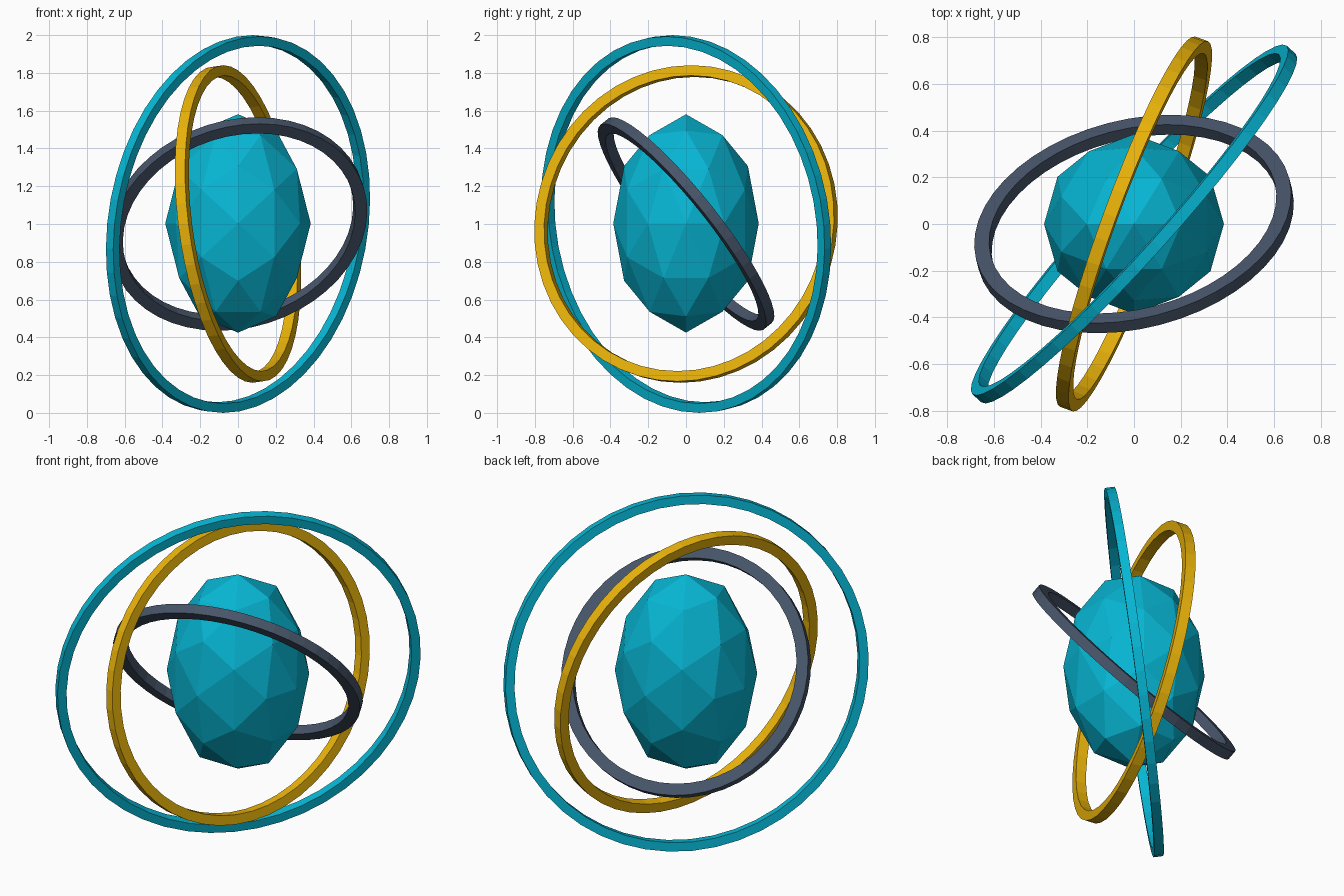
import bpy, bmesh, math
from mathutils import Vector, Matrix
from itertools import product

if "Cube" in bpy.data.objects:
    bpy.data.objects.remove(bpy.data.objects["Cube"])


def material(name, rgb):
    m = bpy.data.materials.new(name)
    m.diffuse_color = (*rgb, 1)
    m.use_nodes = True
    m.node_tree.nodes["Principled BSDF"].inputs["Base Color"].default_value = m.diffuse_color
    return m


CYAN = material("cyan", (0.002, 0.468, 0.658))
GOLD = material("gold", (0.823, 0.451, 0.003))
SLATE = material("slate", (0.063, 0.091, 0.141))
CENTRE = Vector((0, 0, 1))


def finish(bm, name, mat):
    bmesh.ops.recalc_face_normals(bm, faces=bm.faces)
    me = bpy.data.meshes.new(name)
    bm.to_mesh(me)
    bm.free()
    me.materials.append(mat)
    ob = bpy.data.objects.new(name, me)
    bpy.context.collection.objects.link(ob)
    return ob


def ring(name, mat, normal, outer, width, half, segments=48):
    """Flat-sided hoop with a rectangular section, facing along normal."""
    bm = bmesh.new()
    section = [(outer, -half), (outer, half), (outer - width, half), (outer - width, -half)]
    loops = []
    for i in range(segments):
        a = math.tau * i / segments
        loops.append([bm.verts.new((r * math.cos(a), r * math.sin(a), z)) for r, z in section])
    for i in range(segments):
        p, q = loops[i], loops[(i + 1) % segments]
        for j in range(4):
            k = (j + 1) % 4
            bm.faces.new((p[j], q[j], q[k], p[k]))
    rot = Vector(normal).to_track_quat('Z', 'Y').to_matrix().to_4x4()
    bm.transform(Matrix.Translation(CENTRE) @ rot)
    return finish(bm, name, mat)


# Faceted core: 80-sided sphere with points on the axes, stretched upward
g = (1 + 5 ** 0.5) / 2
seeds = [(g, 1, 0), (g, 0.5 * g * (g - 1) * 2 * (g - 1), 1), (1, 0, 0)]
seeds[1] = (g / 2, (g - 1) / 2, 0.5)
points = set()
for s in seeds:
    for signs in product((1, -1), repeat=3):
        p = Vector([a * b for a, b in zip(s, signs)]).normalized()
        for k in range(3):
            points.add(tuple(round(p[(i + k) % 3], 5) + 0.0 for i in range(3)))
bm = bmesh.new()
for p in points:
    bm.verts.new((p[0] * 0.385, p[1] * 0.385, p[2] * 0.578 + 1.003))
bmesh.ops.convex_hull(bm, input=bm.verts)
finish(bm, "crystal_core", CYAN)

# Three tilted orbit rings
ring("outer_ring", CYAN, (0.735, -0.663, -0.13), 1.005, 0.05, 0.026)
ring("middle_ring", GOLD, (0.93, -0.34, 0.13), 0.844, 0.055, 0.029)
ring("inner_ring", SLATE, (-0.2, 0.765, 0.612), 0.693, 0.065, 0.028)
